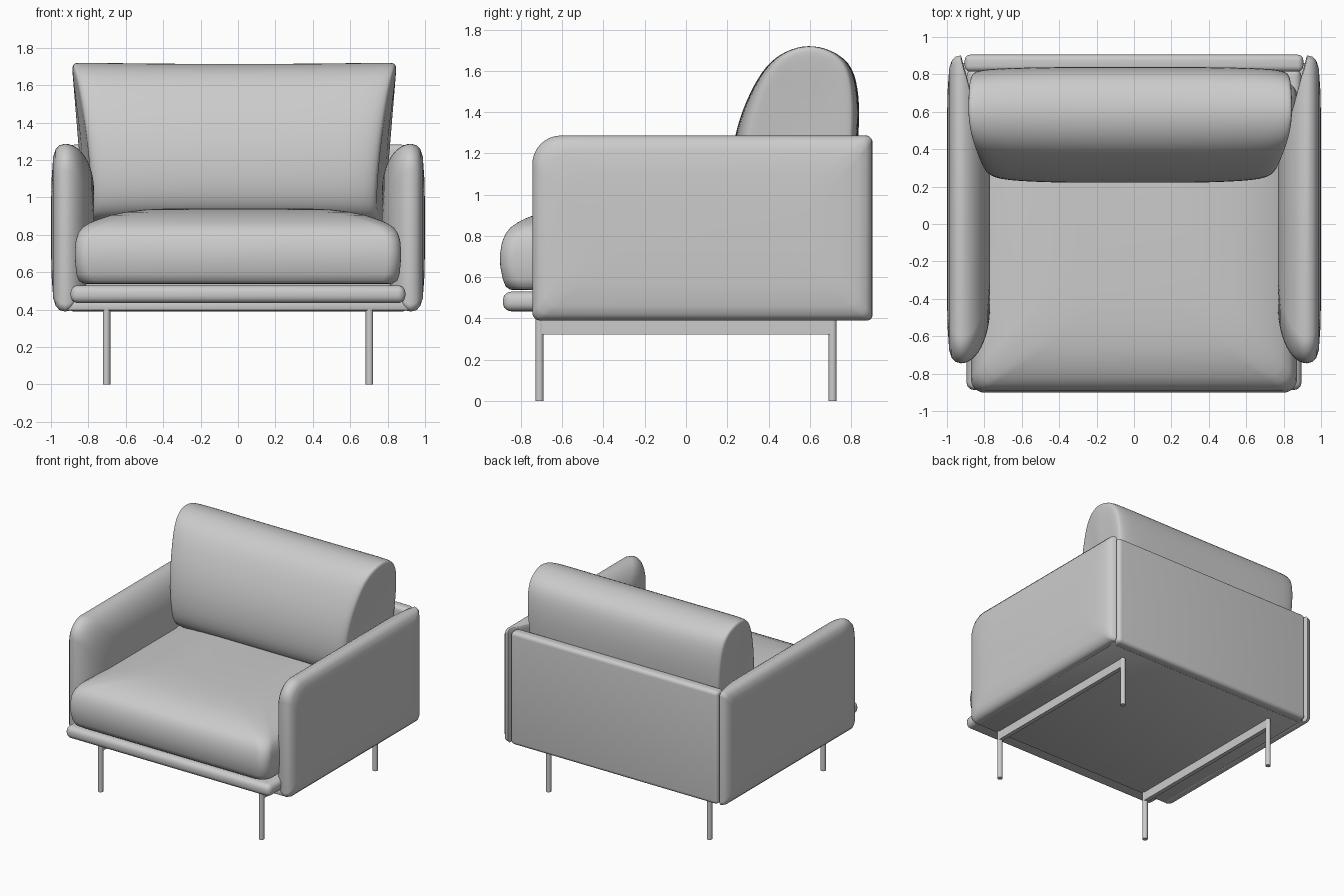
import bpy, bmesh, math

if "Cube" in bpy.data.objects:
    bpy.data.objects.remove(bpy.data.objects["Cube"])

def finish(name, bm, angle=40):
    bmesh.ops.recalc_face_normals(bm, faces=bm.faces)
    me = bpy.data.meshes.new(name)
    bm.to_mesh(me)
    bm.free()
    ob = bpy.data.objects.new(name, me)
    bpy.context.collection.objects.link(ob)
    bpy.ops.object.select_all(action='DESELECT')
    ob.select_set(True)
    bpy.context.view_layer.objects.active = ob
    bpy.ops.object.shade_smooth_by_angle(angle=math.radians(angle))
    return ob

def loft(name, rings, angle=60):
    """Skin a list of equal-length closed rings and cap both ends."""
    bm = bmesh.new()
    vs = [[bm.verts.new(p) for p in r] for r in rings]
    n = len(vs[0])
    for a, b in zip(vs, vs[1:]):
        for i in range(n):
            bm.faces.new((a[i], a[(i + 1) % n], b[(i + 1) % n], b[i]))
    bm.faces.new(vs[0])
    bm.faces.new(vs[-1])
    return finish(name, bm, angle)

def round_rect(u0, u1, v0, v1, radii, seg=8):
    """Rounded rectangle; radii for corners (u1,v1), (u0,v1), (u0,v0), (u1,v0)."""
    corners = [(u1, v1, -1, -1), (u0, v1, 1, -1), (u0, v0, 1, 1), (u1, v0, -1, 1)]
    pts = []
    for k, ((u, v, su, sv), r) in enumerate(zip(corners, radii)):
        for i in range(seg + 1):
            a = math.pi / 2 * (k + i / seg)
            pts.append((u + su * r + r * math.cos(a), v + sv * r + r * math.sin(a)))
    return pts

def box(name, lo, hi, bevel=0.0, seg=5):
    bm = bmesh.new()
    bmesh.ops.create_cube(bm, size=1)
    for v in bm.verts:
        v.co = [(a + b) / 2 + c * (b - a) for a, b, c in zip(lo, hi, v.co)]
    if bevel:
        bmesh.ops.bevel(bm, geom=bm.edges[:], offset=bevel, segments=seg,
                        profile=0.5, affect='EDGES')
    return finish(name, bm)

# Armrests: flat padded outer face, bulging inner face
def arm(name, side):
    rings = []
    for x, d in [(1.0, .34), (.996, .18), (.988, .07), (.975, .03), (.955, .008)]:
        r = [.03 + d * .2, .14, .04 + d * .2, .03 + d * .2]
        rings.append((x, round_rect(-.745 + d, .902 - d, .39 + d, 1.287 - d, r)))
    for i in range(13):
        t = math.pi / 2 * i / 12
        a, s = 1 - math.cos(t), math.sin(t)
        r = [.03 + .05 * a, .14 + .1 * a, .04 + .06 * a, .03 + .05 * a]
        rings.append((.925 - .155 * s, round_rect(-.745 + .3 * a, .902 - .58 * s,
                                                 .39 + .45 * a, 1.287 - .25 * a, r)))
    loft(name, [[(side * x, y, z) for y, z in ring] for x, ring in rings])

# Legs and rails
for side, label in ((-1, "left"), (1, "right")):
    arm(label + "_arm", side)
    x = .703 * side
    box(label + "_leg_rail", (x - .017, -.71, .322), (x + .017, .71, .392))
    for y, end in ((-.71, "front"), (.71, "back")):
        bm = bmesh.new()
        bmesh.ops.create_cone(bm, cap_ends=True, segments=24, radius1=.02, radius2=.02, depth=.4)
        bmesh.ops.translate(bm, verts=bm.verts, vec=(x, y, .2))
        finish(end + "_" + label + "_leg", bm)

# Frame panels
box("bottom_panel", (-.92, -.73, .395), (.92, .86, .445), .01, 2)
box("seat_platform", (-.895, -.887, .435), (.895, .83, .53), .04)
box("back_panel", (-.905, .815, .39), (.905, .905, 1.282), .03)

# Seat cushion: stacked rounded outlines (height, side inset, front inset)
layers = [(.537, .08, .08), (.54, .045, .05), (.555, .02, .028), (.59, .008, .014),
          (.65, .002, .002), (.71, 0, 0), (.77, .005, .01), (.81, .018, .027),
          (.84, .04, .05), (.865, .08, .085), (.885, .13, .125), (.905, .19, .175),
          (.922, .27, .25), (.935, .37, .36), (.942, .52, .5)]
rings = []
for z, dx, dy in layers:
    outline = round_rect(-.872 + dx, .872 - dx, -.902 + dy, .76 - dy * .5, [.075 + dx * .25] * 4)
    rings.append([(x, y, z) for x, y in outline])
loft("seat_cushion", rings)

# Back cushion: D-shaped side profile swept across, pinched at the ends
profile = [(.40, .86), (.25, .91), (.212, 1.08), (.23, 1.28), (.29, 1.46), (.37, 1.61),
           (.45, 1.685), (.56, 1.725), (.68, 1.715), (.80, 1.65), (.835, 1.52),
           (.842, 1.38), (.83, 1.2), (.80, .95), (.70, .86)]
ends = [(1.0, .55, .85), (1.0, .82, .975), (.985, .88, 1.0), (.93, .94, 1.003),
        (.8, .975, 1.0), (.5, 1.0, .992), (.2, 1.0, .99)]
stations = [(-s, a, b) for s, a, b in ends] + ends[::-1]
rings = []
for s, sy, sz in stations:
    ring = []
    for y, z in profile:
        w = .805 + .06 * (z - .9) / .8 - .05 * max(0, (.5 - y) / .28)
        ring.append((-.02 + s * w, .62 + (y - .62) * sy, 1.25 + (z - 1.25) * sz))
    rings.append(ring)
cushion = loft("back_cushion", rings, 180)
cushion.modifiers.new("soften", 'SUBSURF').levels = 2
cushion.modifiers["soften"].render_levels = 2
